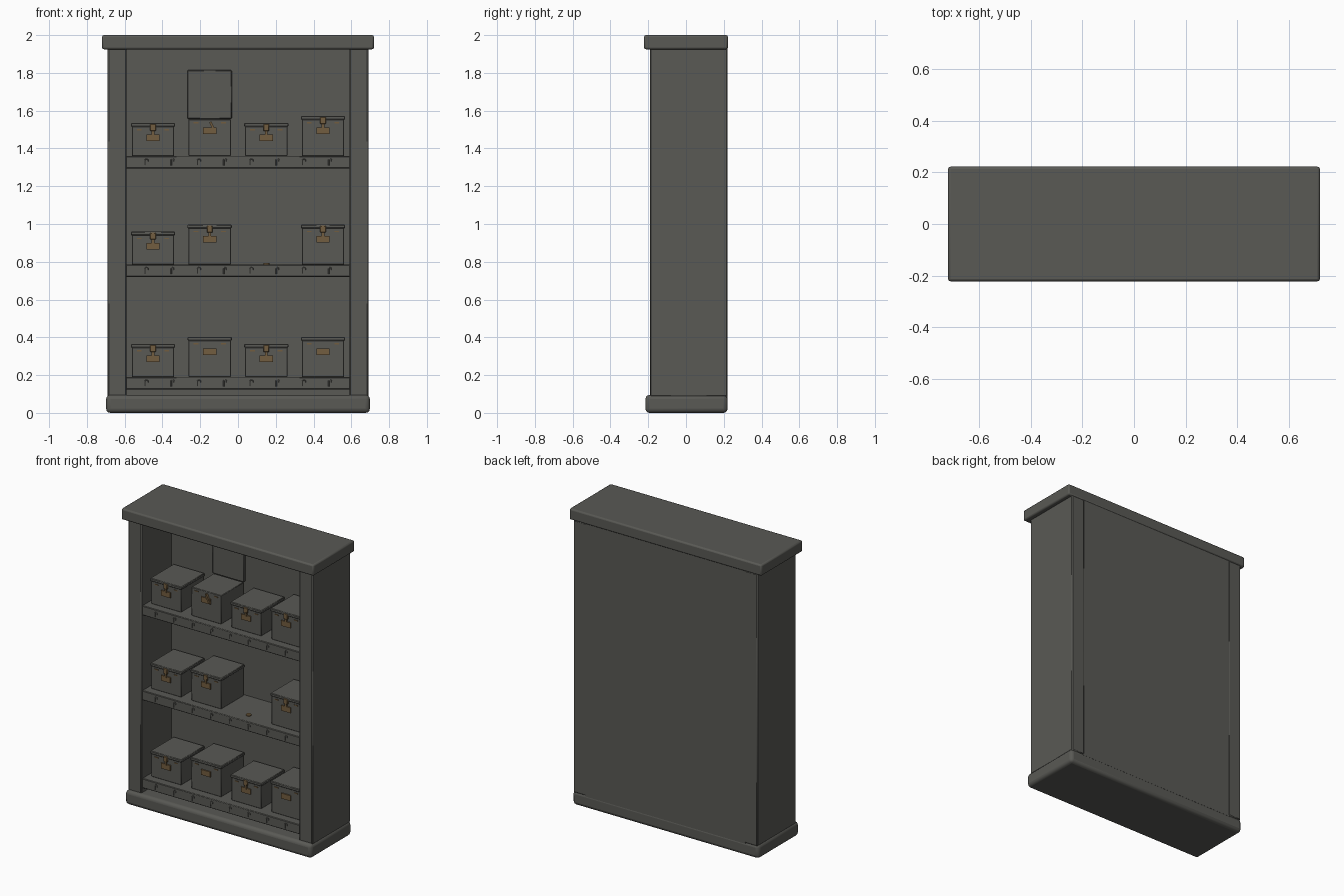
import bpy
import math

cube = bpy.data.objects.get("Cube")
if cube:
    bpy.data.objects.remove(cube)


def material(name, rgb, rough=0.8):
    m = bpy.data.materials.new(name)
    m.use_nodes = True
    m.diffuse_color = (*rgb, 1)
    bsdf = m.node_tree.nodes["Principled BSDF"]
    bsdf.inputs["Base Color"].default_value = (*rgb, 1)
    bsdf.inputs["Roughness"].default_value = rough
    return m


GREY = material("dark grey", (0.10, 0.10, 0.09))
BRASS = material("dull brass", (0.17, 0.11, 0.05))


def block(name, x, y, z, mat=GREY, bevel=0.0, segments=1):
    """Box spanning the (low, high) ranges x, y and z."""
    spans = (x, y, z)
    bpy.ops.mesh.primitive_cube_add(size=1, location=[(a + b) / 2 for a, b in spans])
    ob = bpy.context.object
    ob.name = name
    ob.scale = [b - a for a, b in spans]
    bpy.ops.object.transform_apply(location=False, rotation=False, scale=True)
    ob.data.materials.append(mat)
    if bevel:
        mod = ob.modifiers.new("Soft edges", "BEVEL")
        mod.width = bevel
        mod.segments = segments
        bpy.ops.object.shade_smooth_by_angle(angle=math.radians(35))
    return ob


def around(c, half):
    return (c - half, c + half)


# Cabinet carcass
BACK = 0.13
block("top_slab", (-0.72, 0.72), (-0.222, 0.222), (1.925, 2.0), bevel=0.01, segments=2)
block("base_plinth", (-0.698, 0.698), (-0.215, 0.22), (0, 0.095), bevel=0.022, segments=3)
block("back_panel", (-0.6, 0.6), (BACK, 0.219), (0.08, 1.93))
for side, s in (("right", -1), ("left", 1)):
    block(side + "_side", sorted((s * 0.59, s * 0.69)), (-0.19, 0.22),
          (0.085, 1.93), bevel=0.006)

# Small hook shared by every shelf edge
curve = bpy.data.curves.new("hook", "CURVE")
curve.dimensions = "3D"
curve.bevel_depth = 0.003
curve.bevel_resolution = 1
curve.materials.append(GREY)
path = [(-0.006, -0.016), (-0.006, 0.012), (0, 0.018), (0.009, 0.014), (0.009, 0.004)]
spline = curve.splines.new("POLY")
spline.points.add(len(path) - 1)
for p, (px, pz) in zip(spline.points, path):
    p.co = (px, -0.004, pz, 1)

SHELF_FRONT = -0.18


def shelf(name, top):
    block(name, (-0.595, 0.595), (SHELF_FRONT, BACK + 0.01), (top - 0.065, top), bevel=0.004)
    for i in range(8):
        hook = bpy.data.objects.new(name + "_hook", curve)
        hook.location = ((i - 3.5) * 0.139, SHELF_FRONT, top - 0.033)
        bpy.context.collection.objects.link(hook)


# Storage boxes
FRONT, REAR = -0.125, 0.115


def storage_box(x, floor, height, lidded=True, clasp=True):
    body_top = floor + height - 0.018
    block("box_body", around(x, 0.112), (FRONT, REAR), (floor, body_top), bevel=0.003)
    if lidded:
        block("box_lid", around(x, 0.117), (FRONT - 0.007, REAR + 0.005),
              (body_top - 0.002, floor + height), bevel=0.004)
    else:
        # Lid swung up against the back panel
        block("open_lid", around(x, 0.117), (0.108, BACK),
              (body_top + 0.003, body_top + 0.26), bevel=0.003)

    # Label plate, clasp and rivets
    plate = floor + height - 0.078
    block("label_plate", around(x, 0.035), (FRONT - 0.008, FRONT + 0.002),
          around(plate, 0.018), BRASS)
    if clasp and lidded:
        block("clasp", around(x, 0.015), (FRONT - 0.013, FRONT + 0.002),
              (plate + 0.035, floor + height - 0.006), BRASS, bevel=0.003)
        block("clasp_tongue", around(x, 0.007), (FRONT - 0.011, FRONT + 0.002),
              (plate + 0.012, plate + 0.04), BRASS)
    elif not lidded:
        key = block("dangling_clasp", around(x + 0.017, 0.006), (FRONT - 0.015, FRONT),
                    around(plate + 0.018, 0.032), BRASS)
        key.rotation_euler.y = math.radians(-25)
    for s in (-1, 1):
        block("rivet", around(x + s * 0.073, 0.013), (FRONT - 0.004, FRONT + 0.002),
              around(body_top - 0.018, 0.003), BRASS)


# Three shelves and their boxes
SHORT, TALL = 0.175, 0.212
COLUMNS = (-0.45, -0.15, 0.15, 0.45)
ROWS = {
    "upper": (1.36, (SHORT, TALL, SHORT, TALL)),
    "middle": (0.785, (SHORT, TALL, None, TALL)),
    "lower": (0.19, (SHORT, TALL, SHORT, TALL)),
}
for row, (top, heights) in ROWS.items():
    shelf(row + "_shelf", top)
    for i, h in enumerate(heights):
        if h:
            is_open = row == "upper" and i == 1
            plain = row == "lower" and h == TALL
            storage_box(COLUMNS[i], top, h, not is_open, not plain)

# Loose fitting left on the empty shelf space
bpy.ops.mesh.primitive_cylinder_add(vertices=12, radius=0.016, depth=0.008,
                                    location=(0.15, -0.1, 0.789))
bpy.context.object.name = "loose_fitting"
bpy.context.object.data.materials.append(BRASS)
